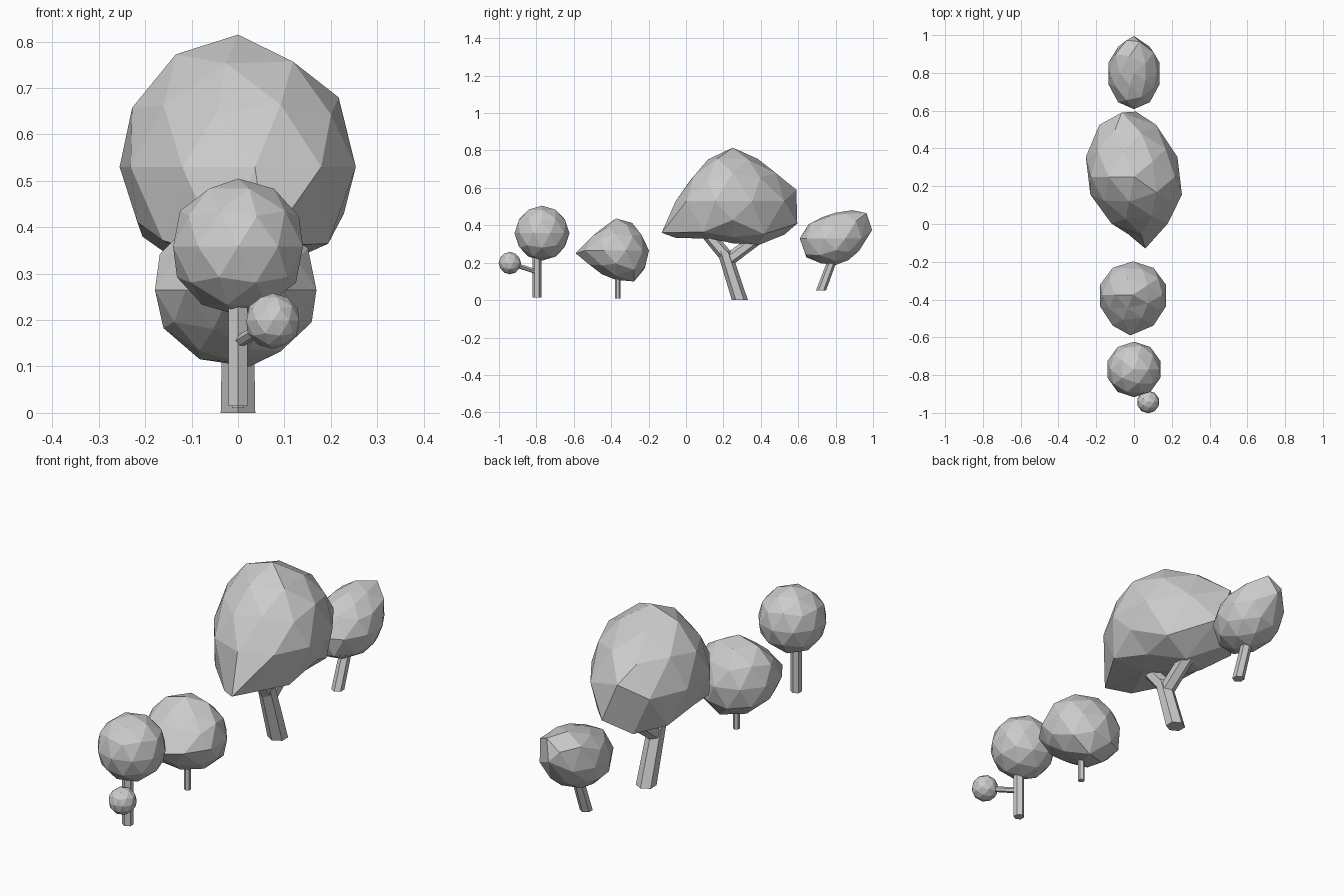
import bpy, bmesh, math
from mathutils import Vector

if "Cube" in bpy.data.objects:
    bpy.data.objects.remove(bpy.data.objects["Cube"])


def finish(bm, name):
    bmesh.ops.recalc_face_normals(bm, faces=bm.faces)
    me = bpy.data.meshes.new(name)
    bm.to_mesh(me)
    bm.free()
    ob = bpy.data.objects.new(name, me)
    bpy.context.collection.objects.link(ob)
    return ob


def limb(name, a, b, r1, r2, level=False, sides=6):
    """Prism between two points; level keeps the end caps horizontal."""
    a, b = Vector(a), Vector(b)
    q = Vector((0, 0, 1)).rotation_difference(b - a)
    bm = bmesh.new()
    rings = []
    for p, r in ((a, r1), (b, r2)):
        ring = []
        for i in range(sides):
            t = 2 * math.pi * i / sides
            v = Vector((math.sin(t) * r, math.cos(t) * r, 0))
            ring.append(bm.verts.new(p + (v if level else q @ v)))
        rings.append(ring)
        bm.faces.new(ring)
    for i in range(sides):
        j = (i + 1) % sides
        bm.faces.new((rings[0][i], rings[0][j], rings[1][j], rings[1][i]))
    return finish(bm, name)


def crown(name, centre, rx, outline, skew=0, pulls=()):
    """Icosphere whose side silhouette follows a (y, z) outline."""
    c = Vector(centre)
    pol = sorted((math.atan2(z - c.z, y - c.y), math.hypot(y - c.y, z - c.z))
                 for y, z in outline)
    pol = [(pol[-1][0] - math.tau, pol[-1][1])] + pol + [(pol[0][0] + math.tau, pol[0][1])]

    def radius(t):
        for (t0, r0), (t1, r1) in zip(pol, pol[1:]):
            if t0 <= t <= t1:
                # hit point on the straight outline segment
                den = r0 * math.sin(t - t0) + r1 * math.sin(t1 - t)
                return r0 * r1 * math.sin(t1 - t0) / den

    bm = bmesh.new()
    bmesh.ops.create_icosphere(bm, subdivisions=2, radius=1)
    for v in bm.verts:
        d = Vector((-v.co.x, -v.co.y, v.co.z))
        h = math.hypot(d.y, d.z)
        k = radius(math.atan2(d.z, d.y))
        y, z = k * d.y, k * d.z
        v.co = c + Vector((rx * d.x + skew * y, y, z))
    for p in pulls:
        p = Vector(p)
        min(bm.verts, key=lambda v: (v.co - p).length).co = p
    return finish(bm, name)


def ball(name, centre, r):
    bm = bmesh.new()
    bmesh.ops.create_icosphere(bm, subdivisions=2, radius=r)
    bmesh.ops.translate(bm, verts=bm.verts, vec=centre)
    return finish(bm, name)


# Round tree with a side branch
limb("round_tree_trunk", (0, -.797, .015), (0, -.797, .28), .024, .024, True)
limb("round_tree_branch", (0, -.80, .152), (.07, -.935, .195), .013, .013)
ball("round_tree_crown", (0, -.77, .358), .147)
ball("round_tree_tuft", (.075, -.942, .198), .06)

# Small tree with a pointed front
limb("pointed_tree_trunk", (0, -.365, .01), (0, -.365, .18), .015, .015, True)
crown("pointed_tree_crown", (-.005, -.375, .265), .183,
      [(-.59, .25), (-.5, .35), (-.37, .44), (-.27, .41), (-.2, .30), (-.195, .22),
       (-.23, .13), (-.28, .095), (-.42, .115), (-.57, .22)],
      pulls=[(-.02, -.59, .25)])

# Large leaning tree with a fork
limb("large_tree_trunk", (0, .288, 0), (0, .205, .26), .043, .038, True)
limb("large_tree_front_fork", (0, .215, .235), (0, .10, .37), .036, .032)
limb("large_tree_back_fork", (0, .215, .205), (0, .42, .36), .034, .034)
crown("large_tree_crown", (0, .25, .53), .255,
      [(-.13, .36), (0, .29), (.11, .33), (.27, .30), (.48, .285), (.59, .4),
       (.59, .59), (.43, .74), (.25, .815), (.13, .77), (-.02, .61)],
      skew=-.12, pulls=[(.06, -.13, .36), (-.065, .59, .59), (.01, .595, .41)])

# Back tree with a tilted crown
limb("tilted_tree_trunk", (0, .722, .052), (0, .80, .26), .027, .025, True)
crown("tilted_tree_crown", (0, .8, .33), .143,
      [(.605, .32), (.63, .4), (.76, .46), (.9, .485), (.97, .46), (.995, .37),
       (.93, .26), (.86, .205), (.77, .18), (.64, .22)],
      pulls=[(0, .995, .375), (.03, .965, .465)])
